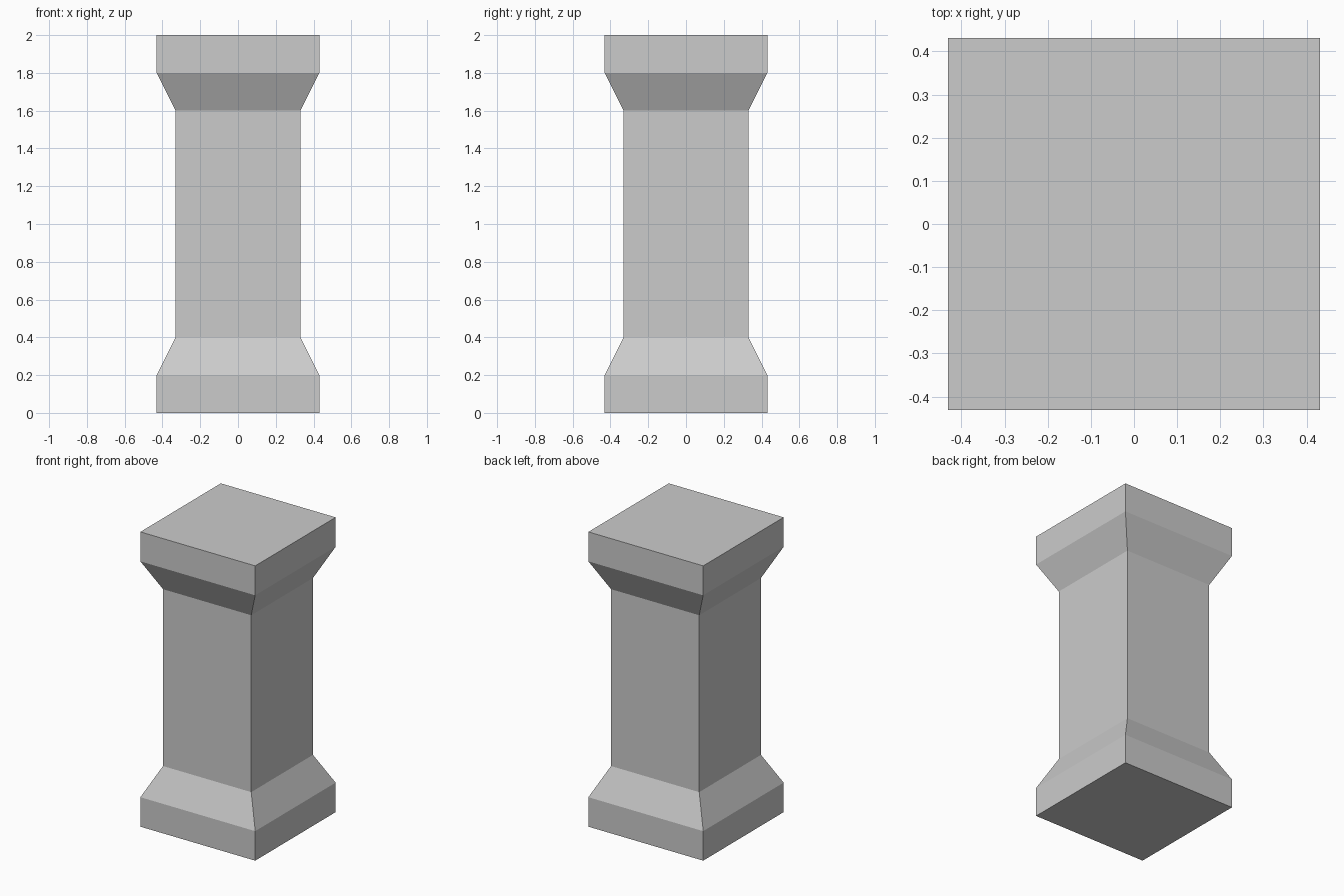
import bpy
import bmesh

if "Cube" in bpy.data.objects:
    bpy.data.objects.remove(bpy.data.objects["Cube"])

# Profile of the square pillar: (half width, height), bottom to top
BASE, SHAFT = 0.431, 0.331
PROFILE = [(BASE, 0.0), (BASE, 0.2), (SHAFT, 0.4),
           (SHAFT, 1.6), (BASE, 1.8), (BASE, 2.0)]
CORNERS = [(-1, -1), (1, -1), (1, 1), (-1, 1)]

bm = bmesh.new()

# Square ring at each profile point
rings = [[bm.verts.new((sx * w, sy * w, z)) for sx, sy in CORNERS]
         for w, z in PROFILE]

# Side walls between neighbouring rings
for low, high in zip(rings, rings[1:]):
    for i in range(4):
        j = (i + 1) % 4
        bm.faces.new((low[i], low[j], high[j], high[i]))

# Bottom and top caps
bm.faces.new(rings[0][::-1])
bm.faces.new(rings[-1])

mesh = bpy.data.meshes.new("square_pillar")
bm.to_mesh(mesh)
bm.free()
pillar = bpy.data.objects.new("square_pillar", mesh)
bpy.context.collection.objects.link(pillar)
